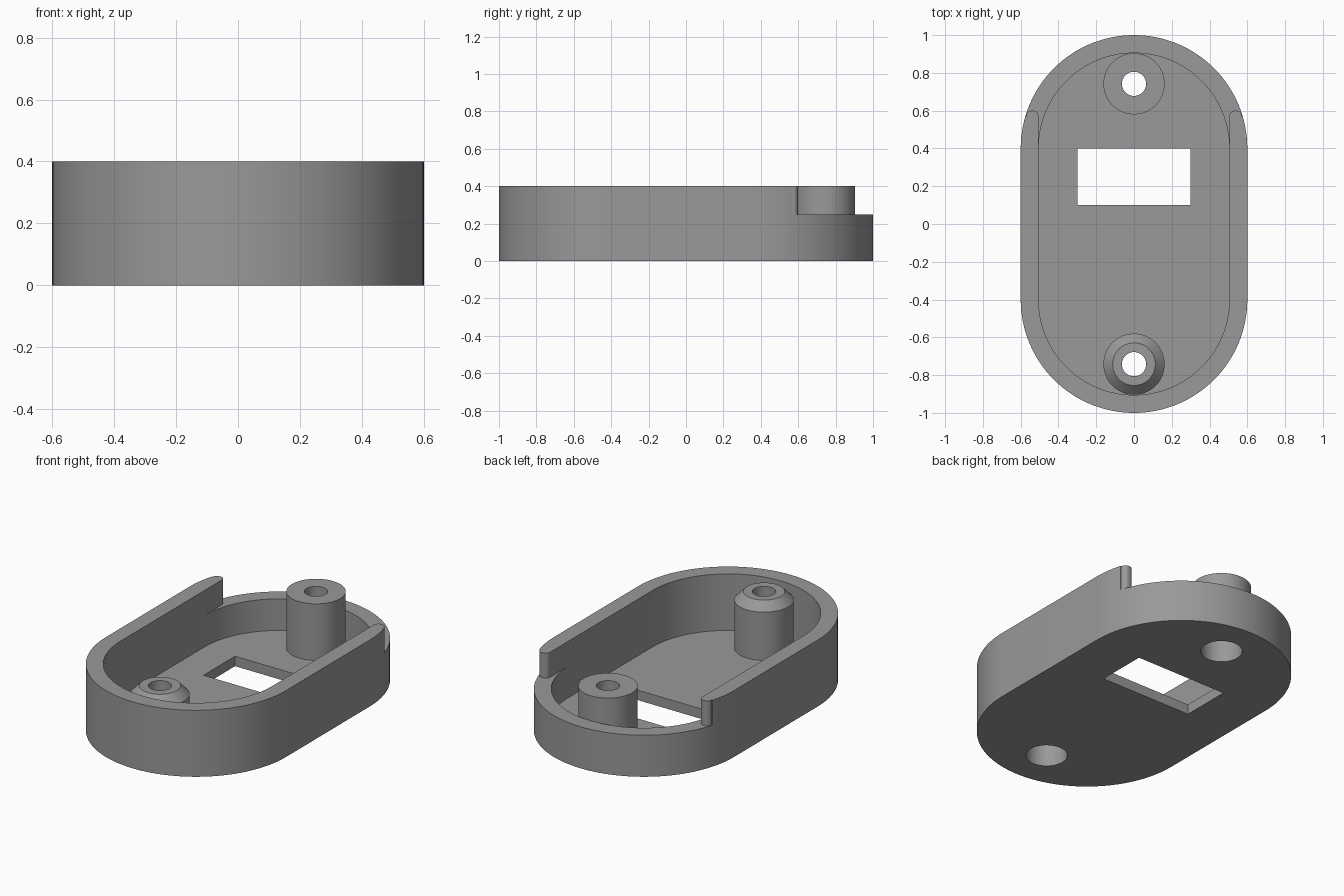
import bpy, bmesh, math

if "Cube" in bpy.data.objects:
    bpy.data.objects.remove(bpy.data.objects["Cube"])

GREY = bpy.data.materials.new("grey plastic")
GREY.diffuse_color = (0.32, 0.32, 0.32, 1)
GREY.use_nodes = True
GREY.node_tree.nodes["Principled BSDF"].inputs["Base Color"].default_value = GREY.diffuse_color


def arc(cx, cy, r, a0, a1, n):
    """Points on an arc, angles in degrees."""
    return [(cx + r * math.cos(math.radians(a0 + (a1 - a0) * i / n)),
             cy + r * math.sin(math.radians(a0 + (a1 - a0) * i / n))) for i in range(n + 1)]


def stadium(r, half):
    return arc(0, half, r, 0, 180, 64) + arc(0, -half, r, 180, 360, 64)


def circle(y, r):
    return arc(0, y, r, 0, 360, 48)[:-1]


def loft(name, sections):
    """Solid through (outline, z) sections that share a point count."""
    bm = bmesh.new()
    rings = [[bm.verts.new((x, y, z)) for x, y in pts] for pts, z in sections]
    n = len(rings[0])
    for lo, hi in zip(rings, rings[1:]):
        for i in range(n):
            j = (i + 1) % n
            bm.faces.new((lo[i], lo[j], hi[j], hi[i]))
    bm.faces.new(rings[0][::-1])
    bm.faces.new(rings[-1])
    bmesh.ops.recalc_face_normals(bm, faces=bm.faces)
    mesh = bpy.data.meshes.new(name)
    bm.to_mesh(mesh)
    bm.free()
    mesh.materials.append(GREY)
    obj = bpy.data.objects.new(name, mesh)
    bpy.context.collection.objects.link(obj)
    return obj


def combine(target, tool, operation):
    """Apply a boolean and remove the tool."""
    mod = target.modifiers.new("boolean", 'BOOLEAN')
    mod.operation, mod.solver, mod.object = operation, 'EXACT', tool
    bpy.context.view_layer.objects.active = target
    bpy.ops.object.modifier_apply(modifier=mod.name)
    bpy.data.objects.remove(tool, do_unlink=True)


HEIGHT, FLOOR, LOW_RIM, BOSS_Y, BOSS_R = 0.4, 0.06, 0.25, 0.742, 0.162

# tray: rounded block with a hollow
tray = loft("tray", [(stadium(0.6, 0.4), 0), (stadium(0.6, 0.4), HEIGHT)])
hollow = stadium(0.505, 0.4)
combine(tray, loft("hollow_cutter", [(hollow, FLOOR), (hollow, 0.6)]), 'DIFFERENCE')

# lowered back rim, leaving side walls with rounded ends
half = [(0.505, 0.3)] + arc(0.535, 0.57, 0.03, 180, 90, 8) + arc(0.54, 0.57, 0.03, 90, 0, 8)
half += [(0.7, 0.57), (0.7, 1.1)]
notch = half + [(-x, y) for x, y in reversed(half)]
combine(tray, loft("rim_cutter", [(notch, LOW_RIM), (notch, 0.6)]), 'DIFFERENCE')

# window in the floor
window = [(-0.3, 0.1), (0.3, 0.1), (0.3, 0.4), (-0.3, 0.4)]
combine(tray, loft("window_cutter", [(window, -0.1), (window, 0.2)]), 'DIFFERENCE')

# screw bosses: plain at the back, chamfered at the front
for y, shoulder, top_r in ((BOSS_Y, 0.2, BOSS_R), (-BOSS_Y, HEIGHT - 0.05, 0.113)):
    combine(tray, loft("screw_boss", [(circle(y, BOSS_R), 0.02), (circle(y, BOSS_R), shoulder),
                                      (circle(y, top_r), HEIGHT)]), 'UNION')

# screw holes with wide bores from below
for y in (BOSS_Y, -BOSS_Y):
    for r, z0, z1 in ((0.113, -0.1, 0.3), (0.064, 0.2, 0.6)):
        combine(tray, loft("hole_cutter", [(circle(y, r), z0), (circle(y, r), z1)]), 'DIFFERENCE')

tray.select_set(True)
bpy.context.view_layer.objects.active = tray
bpy.ops.object.shade_smooth_by_angle(angle=math.radians(30))
